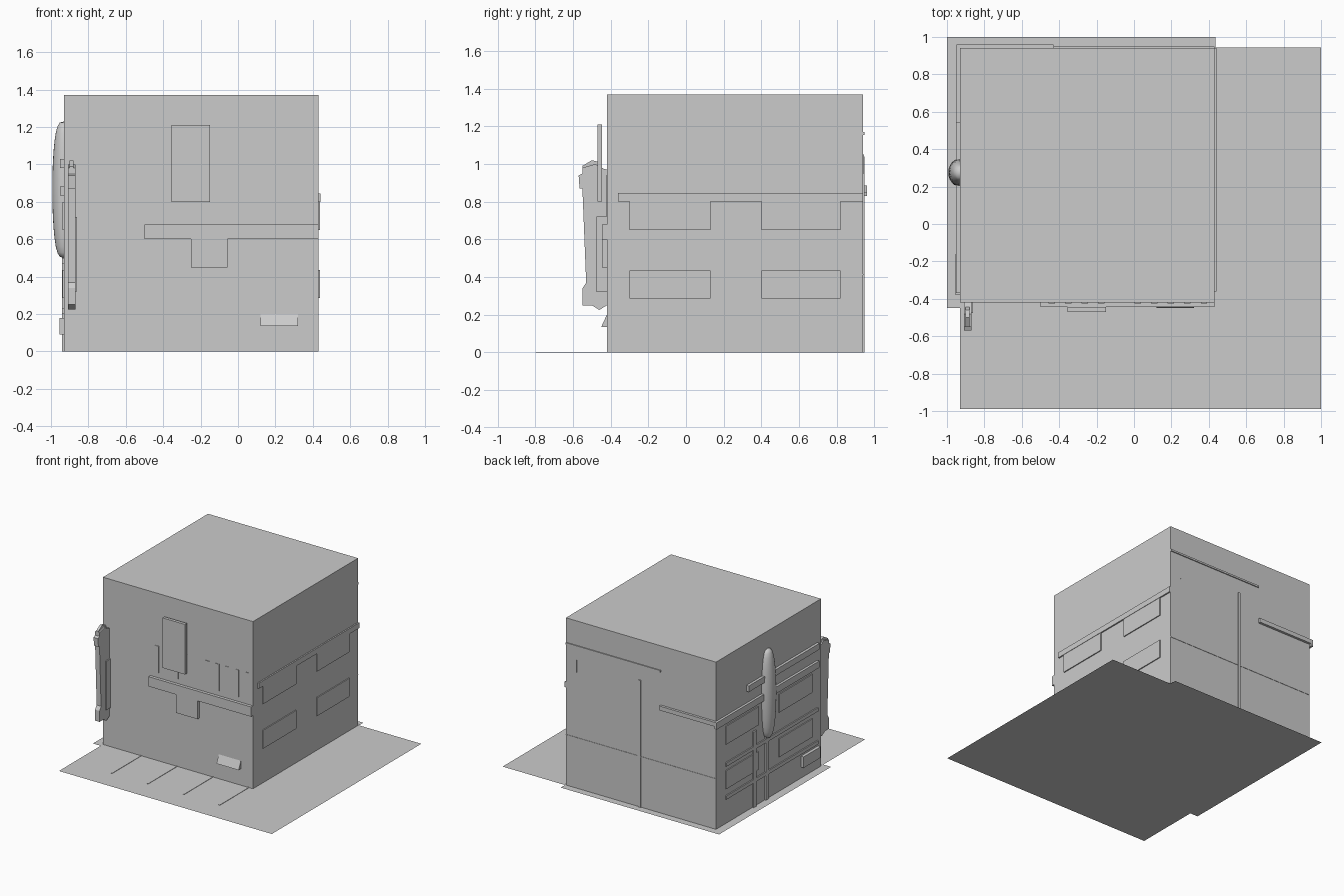
import bpy, bmesh, math

cube = bpy.data.objects.get("Cube")
if cube:
    bpy.data.objects.remove(cube, do_unlink=True)

grey = bpy.data.materials.new("plain grey")
grey.use_nodes = True
COLOUR = (0.6, 0.6, 0.6, 1)
grey.diffuse_color = COLOUR
grey.node_tree.nodes["Principled BSDF"].inputs["Base Color"].default_value = COLOUR

# Wall planes of the building
L, R, F, B, H = -0.93, 0.43, -0.42, 0.94, 1.37


def finish(name, bm):
    bmesh.ops.recalc_face_normals(bm, faces=bm.faces)
    mesh = bpy.data.meshes.new(name)
    bm.to_mesh(mesh)
    bm.free()
    mesh.materials.append(grey)
    obj = bpy.data.objects.new(name, mesh)
    bpy.context.collection.objects.link(obj)
    return obj


def box(name, x, y, z):
    bm = bmesh.new()
    bmesh.ops.create_cube(bm, size=1)
    for v in bm.verts:
        v.co = [a[0] if c < 0 else a[1] for c, a in zip(v.co, (x, y, z))]
    return finish(name, bm)


def extrude_x(name, profile, x0, x1):
    """Extrude a (y, z) outline from x0 to x1."""
    bm = bmesh.new()
    face = bm.faces.new([bm.verts.new((x0, y, z)) for y, z in profile])
    new = bmesh.ops.extrude_face_region(bm, geom=[face])["geom"]
    for v in new:
        if isinstance(v, bmesh.types.BMVert):
            v.co.x = x1
    return finish(name, bm)


def front(name, x, z, depth):
    return box(name, x, (F - depth, F), z)


def back(name, x, z, depth):
    return box(name, x, (B, B + depth), z)


def right_side(name, y, z, depth):
    return box(name, (L - depth, L), y, z)


def left_side(name, y, z, depth):
    return box(name, (R, R + depth), y, z)


# Flat pavement outline
bm = bmesh.new()
outline = [(L, -0.99), (1, -0.99), (1, 0.945), (0.435, 0.945),
           (0.435, 1), (-1, 1), (-1, -0.45), (L, -0.45)]
bm.faces.new([bm.verts.new((x, y, 0)) for x, y in outline])
pavement = finish("pavement", bm)
for p in pavement.data.polygons:
    if p.normal.z < 0:
        p.flip()

# Thin strips on the pavement
for i in range(5):
    x = -0.59 + 0.325 * i
    if x < R:
        box("pavement_strip", (x, x + 0.01), (-0.8, F), (0, 0.003))

# Main block
box("building", (L, R), (F, B), (0, H))

# Front: slots, ledge, tab, sign and sloped canopy
for start, count in ((-0.457, 4), (0.003, 5)):
    for i in range(count):
        x = start + 0.0885 * i
        front("front_slat", (x, x + 0.034), (0.72, 0.94), 0.004)
front("front_ledge", (-0.5, R), (0.6, 0.68), 0.025)
front("front_tab", (-0.25, -0.055), (0.45, 0.6), 0.025)
box("front_sign", (-0.355, -0.15), (-0.47, -0.445), (0.8, 1.21))
extrude_x("front_canopy", [(F, 0.2), (-0.45, 0.135), (F, 0.135)], 0.12, 0.32)

# Windows and ledges on both sides
for y in ((-0.3, 0.13), (0.4, 0.82)):
    for z in ((0.285, 0.435), (0.65, 0.8)):
        left_side("left_window", y, z, 0.008)
        right_side("right_window", y, z, 0.008)
left_side("left_ledge", (-0.36, B), (0.8, 0.845), 0.011)
right_side("right_ledge", (-0.37, 0.96), (0.83, 0.885), 0.02)
right_side("right_upper_ledge", (-0.37, 0.545), (0.98, 1.03), 0.022)
right_side("right_lower_ledge", (-0.37, 0.82), (0.47, 0.5), 0.01)
right_side("right_base_ledge", (-0.37, 0.82), (0.2, 0.23), 0.01)
right_side("right_canopy", (-0.38, -0.16), (0.09, 0.18), 0.025)
for y in (0.45, 0.29):
    right_side("right_pipe", (y - 0.02, y + 0.02), (0, 0.62), 0.012)

# Back: ledges, seam and vertical strip
back("back_upper_ledge", (-0.43, R), (1.155, 1.17), 0.008)
back("back_corner_ledge", (L - 0.02, -0.43), (0.85, 0.885), 0.02)
back("back_seam", (L, R), (0.41, 0.416), 0.003)
back("back_strip", (-0.25, -0.23), (0, 1.04), 0.008)
back("back_vent", (0.33, 0.34), (0.95, 1.05), 0.005)

# Hanging sign at the front corner, with its bracket
sign = [(-0.46, 0.98), (-0.48, 1.0), (-0.55, 0.98), (-0.55, 0.95), (-0.57, 0.94),
        (-0.565, 0.87), (-0.55, 0.87), (-0.53, 0.37), (-0.55, 0.34), (-0.55, 0.25),
        (-0.5, 0.25), (-0.46, 0.225), (F, 0.25), (F, 0.97)]
extrude_x("hanging_sign", sign, -0.91, -0.87)
crest = [(-0.44, 0.97), (-0.46, 1.01), (-0.5, 1.02), (-0.55, 0.99), (-0.55, 0.95)]
extrude_x("hanging_sign_crest", crest, -0.9, -0.88)
front("hanging_sign_bracket", (-0.88, -0.86), (0.32, 0.72), 0.055)

# Rounded lantern on the right wall
bm = bmesh.new()
bmesh.ops.create_uvsphere(bm, u_segments=24, v_segments=16, radius=1)
for v in bm.verts:
    x, y, z = v.co
    swell = max(1 - z * z, 0) ** -0.2 if abs(z) < 0.999 else 1
    v.co = (L + 0.063 * x * swell, 0.275 + 0.075 * y * swell, 0.865 + 0.365 * z)
lantern = finish("wall_lantern", bm)
for p in lantern.data.polygons:
    p.use_smooth = True
